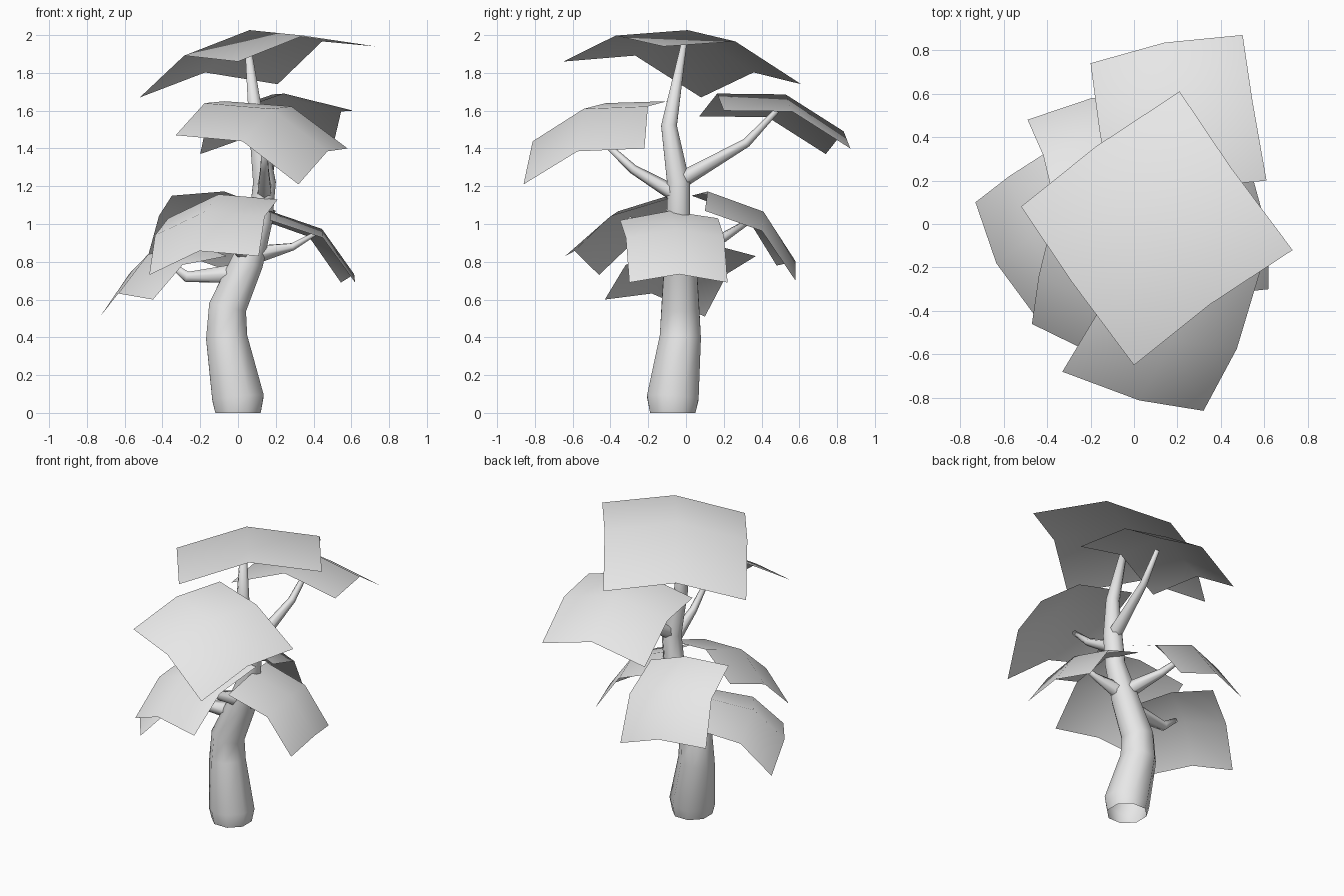
import bpy
import bmesh
import math
from mathutils import Vector

if "Cube" in bpy.data.objects:
    bpy.data.objects.remove(bpy.data.objects["Cube"], do_unlink=True)

# One plain grey for the whole tree
grey = bpy.data.materials.new("plain_grey")
grey.use_nodes = True
grey.diffuse_color = (0.8, 0.8, 0.8, 1)
grey.node_tree.nodes["Principled BSDF"].inputs["Base Color"].default_value = (0.8, 0.8, 0.8, 1)


def finish(bm, name):
    mesh = bpy.data.meshes.new(name)
    bm.to_mesh(mesh)
    bm.free()
    mesh.materials.append(grey)
    for face in mesh.polygons:
        face.use_smooth = True
    obj = bpy.data.objects.new(name, mesh)
    bpy.context.scene.collection.objects.link(obj)
    return obj


def limb(name, path, sides):
    """Tapered tube through (x, y, z, radius) points, open at its root."""
    bm = bmesh.new()
    pts = [Vector(p[:3]) for p in path]
    rings = []
    for i, p in enumerate(pts):
        before = (p - pts[i - 1]).normalized() if i else Vector()
        after = (pts[i + 1] - p).normalized() if i < len(pts) - 1 else Vector()
        turn = Vector((0, 0, 1)).rotation_difference(before + after)
        ring = []
        for k in range(sides):
            a = math.tau * (k + 0.5) / sides
            offset = Vector((math.cos(a), math.sin(a), 0)) * path[i][3]
            ring.append(bm.verts.new(p + turn @ offset))
        rings.append(ring)
    for low, high in zip(rings, rings[1:]):
        for k in range(sides):
            n = (k + 1) % sides
            bm.faces.new((low[k], low[n], high[n], high[k]))
    bm.faces.new(rings[-1])
    return finish(bm, name)


def leaf(name, corners, arch_u, arch_v):
    """Two-by-two card between four corners, arched along its normal."""
    a, b, c, d = [Vector(p) for p in corners]
    normal = (c - a).cross(d - b).normalized()
    bm = bmesh.new()
    grid = []
    for v in (0, 0.5, 1):
        row = []
        for u in (0, 0.5, 1):
            flat = a.lerp(b, u).lerp(d.lerp(c, u), v)
            lift = arch_u * 4 * u * (1 - u) + arch_v * 4 * v * (1 - v)
            row.append(bm.verts.new(flat + normal * lift))
        grid.append(row)
    for j in range(2):
        for i in range(2):
            bm.faces.new((grid[j][i], grid[j][i + 1], grid[j + 1][i + 1], grid[j + 1][i]))
    return finish(bm, name)


# Curved trunk
limb("trunk", [
    (0, -0.07, 0, 0.13), (0, -0.07, 0.08, 0.148), (-0.06, -0.03, 0.4, 0.118),
    (-0.055, -0.03, 0.56, 0.108), (0.05, -0.03, 0.8, 0.092),
    (0.12, -0.04, 1.02, 0.068), (0.14, -0.04, 1.22, 0.065),
    (0.1, -0.09, 1.52, 0.045), (0.05, -0.01, 1.96, 0.016)], 8)

# Branches, each bent once on its way to a leaf
limb("upper_front_branch", [
    (0.14, -0.04, 1.15, 0.045), (0.14, -0.28, 1.29, 0.025), (0.14, -0.42, 1.42, 0.016)], 6)
limb("upper_back_branch", [
    (0.14, -0.03, 1.23, 0.045), (0.19, 0.32, 1.43, 0.024), (0.21, 0.48, 1.6, 0.015)], 6)
limb("left_branch", [
    (0.06, -0.03, 0.83, 0.06), (0.29, -0.04, 0.88, 0.022), (0.41, -0.06, 0.95, 0.012)], 6)
limb("right_branch", [
    (0.01, -0.03, 0.74, 0.06), (-0.27, -0.03, 0.72, 0.032), (-0.36, -0.02, 0.79, 0.016)], 6)
limb("lower_back_branch", [
    (0.06, -0.02, 0.84, 0.055), (-0.06, 0.2, 0.93, 0.026), (-0.14, 0.34, 1.02, 0.014)], 6)
limb("lower_front_branch", [
    (0.06, -0.04, 0.84, 0.055), (-0.05, -0.2, 0.91, 0.026), (-0.12, -0.3, 1.03, 0.014)], 6)

# Large arched leaves, corners anticlockwise from above
leaf("crown_leaf", [
    (0, -0.65, 1.86), (0.73, -0.12, 1.94), (0.21, 0.61, 1.74), (-0.52, 0.08, 1.67)], 0.1, 0.13)
leaf("upper_front_leaf", [
    (0.32, -0.86, 1.21), (0.58, -0.22, 1.4), (-0.07, -0.1, 1.65), (-0.33, -0.68, 1.47)], 0.09, 0.11)
leaf("upper_back_leaf", [
    (0.5, 0.87, 1.4), (-0.2, 0.74, 1.37), (-0.1, 0.07, 1.57), (0.61, 0.2, 1.6)], 0.11, 0.1)
leaf("lower_front_leaf", [
    (-0.47, -0.46, 0.73), (0.11, -0.64, 0.83), (0.21, -0.1, 1.13), (-0.37, 0.04, 1.03)], 0.09, 0.07)
leaf("lower_back_leaf", [
    (0.1, 0.58, 0.7), (-0.49, 0.48, 0.78), (-0.35, 0.03, 1.15), (0.2, 0.1, 1.07)], 0.08, 0.1)
leaf("right_leaf", [
    (-0.73, 0.1, 0.51), (-0.45, -0.43, 0.6), (-0.06, -0.18, 0.83), (-0.34, 0.37, 0.83)], 0.09, 0.08)
leaf("left_leaf", [
    (0.62, -0.3, 0.69), (0.545, 0.22, 0.69), (0.1, 0.17, 1.03), (0.17, -0.35, 1.02)], 0.055, 0.09)
